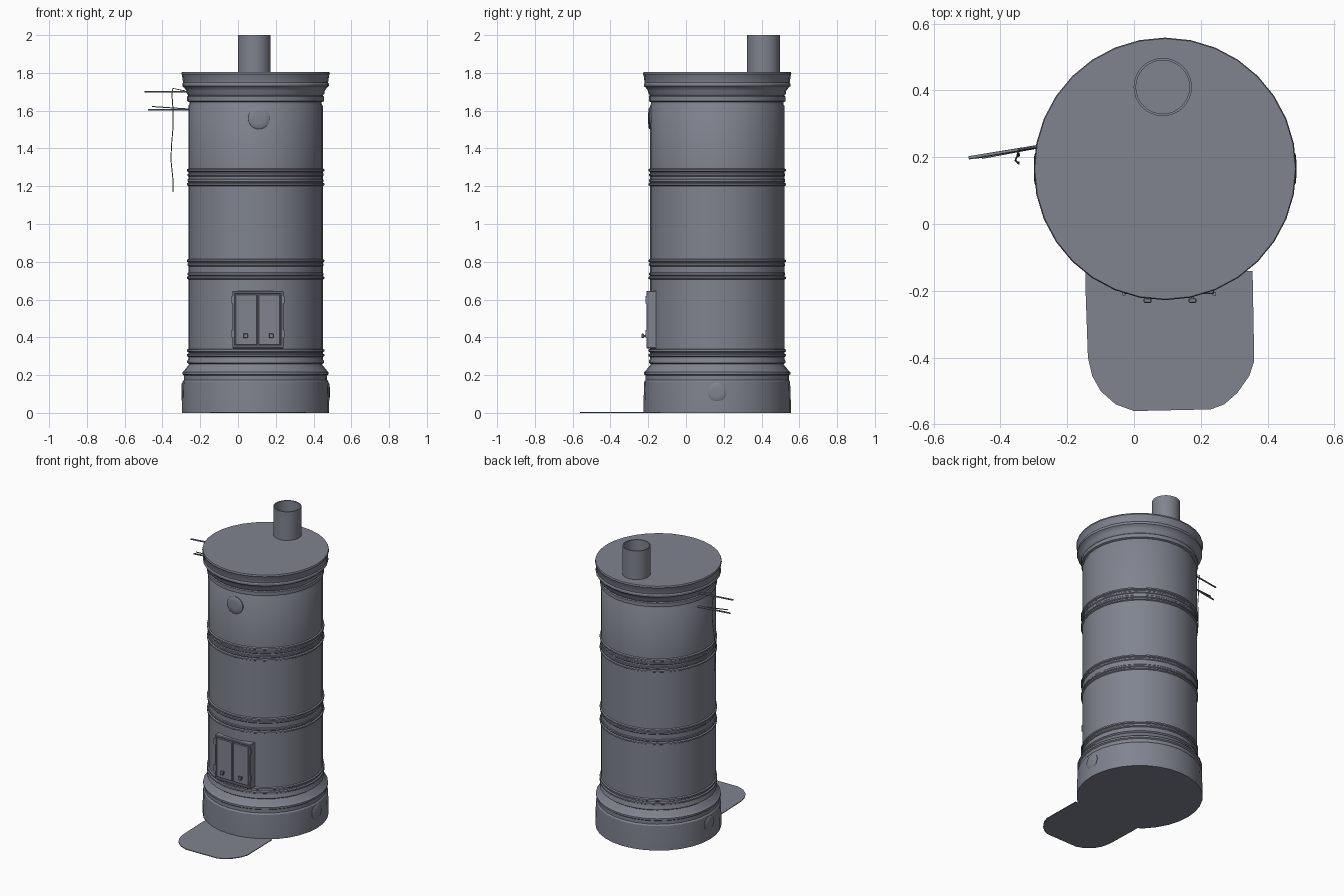
import bpy, bmesh, math
from mathutils import Vector, Matrix

if "Cube" in bpy.data.objects:
    bpy.data.objects.remove(bpy.data.objects["Cube"])

CX, CY = 0.093, 0.165      # stove axis

iron = bpy.data.materials.new("grey_iron")
iron.diffuse_color = (0.215, 0.23, 0.275, 1)
iron.use_nodes = True
iron.node_tree.nodes["Principled BSDF"].inputs["Base Color"].default_value = iron.diffuse_color


def finish(bm, name, smooth=True):
    bmesh.ops.recalc_face_normals(bm, faces=bm.faces)
    me = bpy.data.meshes.new(name)
    bm.to_mesh(me)
    bm.free()
    ob = bpy.data.objects.new(name, me)
    bpy.context.collection.objects.link(ob)
    me.materials.append(iron)
    if smooth:
        bpy.ops.object.select_all(action='DESELECT')
        ob.select_set(True)
        bpy.context.view_layer.objects.active = ob
        bpy.ops.object.shade_smooth_by_angle(angle=math.radians(32))
    return ob


def lathe(name, profile, n, matrix):
    """Spin (radius, height) points; radius 0 ends become single points."""
    bm = bmesh.new()
    rings = []
    for r, z in profile:
        if r == 0:
            rings.append([bm.verts.new((0, 0, z))] * n)
        else:
            rings.append([bm.verts.new((r * math.cos(2 * math.pi * i / n),
                                        r * math.sin(2 * math.pi * i / n), z)) for i in range(n)])
    for a, b in zip(rings, rings[1:]):
        for i in range(n):
            j = (i + 1) % n
            bm.faces.new(list(dict.fromkeys((a[i], a[j], b[j], b[i]))))
    bm.transform(matrix)
    return finish(bm, name)


def box(name, lo, hi, bevel=0.0):
    bm = bmesh.new()
    bmesh.ops.create_cube(bm, size=1)
    lo, hi = Vector(lo), Vector(hi)
    bm.transform(Matrix.Translation((lo + hi) / 2) @ Matrix.Diagonal((*(hi - lo), 1)))
    if bevel:
        bmesh.ops.bevel(bm, geom=bm.edges[:], offset=bevel, segments=1, affect='EDGES')
    return finish(bm, name, False)


def wire(name, pts, r):
    cu = bpy.data.curves.new(name, 'CURVE')
    cu.dimensions = '3D'
    cu.bevel_depth = r
    cu.bevel_resolution = 1
    cu.use_fill_caps = True
    sp = cu.splines.new('POLY')
    sp.points.add(len(pts) - 1)
    for p, co in zip(sp.points, pts):
        p.co = (*co, 1)
    ob = bpy.data.objects.new(name, cu)
    bpy.context.collection.objects.link(ob)
    cu.materials.append(iron)


def bead(z, r, h=0.012, out=0.009):
    """Small raised band in a profile."""
    return [(r, z - h), (r + out, z - h * 0.5), (r + out, z + h * 0.5), (r, z + h)]


# Stove body: plinth, banded drum and flared cornice
R = 0.356
profile = [(0, 0), (0.39, 0), (0.39, 0.06), (0.386, 0.165), (0.379, 0.175), (0.379, 0.19)]
profile += bead(0.21, 0.379, 0.012, 0.008)
profile += [(0.372, 0.232), (0.357, 0.25), (0.352, 0.258), (0.362, 0.265), (0.362, 0.275), (R, 0.285)]
for z in (0.305, 0.33, 0.715, 0.735, 0.785, 0.805, 1.21, 1.23, 1.26, 1.285):
    profile += bead(z, R, 0.009, 0.008 if z not in (0.735, 0.785, 1.23, 1.26) else 0.004)
profile += [(R, 1.625), (0.35, 1.635), (0.35, 1.645), (0.362, 1.65), (0.362, 1.675),
            (0.356, 1.68), (0.364, 1.69), (0.366, 1.705), (0.378, 1.722), (0.388, 1.73),
            (0.388, 1.742), (0.384, 1.748), (0.39, 1.79), (0.393, 1.795), (0.39, 1.805), (0, 1.805)]
lathe("stove_body", profile, 32, Matrix.Translation((CX, CY, 0)))

# Hollow flue pipe
lathe("flue_pipe", [(0.087, 1.79), (0.087, 2.0), (0.08, 2.0), (0.08, 1.81), (0, 1.81)], 32,
      Matrix.Translation((0.086, 0.41, 0)))


# Round soot covers on the drum and on both sides of the plinth
def cover(name, ang, z, dist, r):
    m = (Matrix.Translation((CX, CY, z)) @ Matrix.Rotation(ang, 4, 'Z')
         @ Matrix.Translation((dist, 0, 0)) @ Matrix.Rotation(math.pi / 2, 4, 'Y'))
    lathe(name, [(r, -0.02), (r, 0.004), (r - 0.006, 0.008), (r * 0.5, 0.010), (0, 0.010)], 24, m)


cover("front_soot_cover", -math.pi / 2 + 0.05, 1.56, 0.355, 0.058)
cover("right_soot_cover", 0, 0.11, 0.383, 0.05)
cover("left_soot_cover", math.pi, 0.11, 0.383, 0.05)

# Fire door: backing, frame rails, two leaves with knobs
x0, x1, z0, z1 = -0.03, 0.24, 0.342, 0.645
xm = (x0 + x1) / 2
box("door_backing", (x0 + 0.004, -0.198, z0 + 0.004), (x1 - 0.004, -0.13, z1 - 0.004))
for nm, a, b in (("left", x0, x0 + 0.014), ("right", x1 - 0.014, x1)):
    box("door_frame_" + nm, (a, -0.21, z0), (b, -0.155, z1), 0.003)
for nm, a, b in (("bottom", z0, z0 + 0.014), ("top", z1 - 0.014, z1)):
    box("door_frame_" + nm, (x0, -0.21, a), (x1, -0.155, b), 0.003)
for nm, a, b, k in (("left", x0 + 0.016, xm - 0.003, 0.04), ("right", xm + 0.003, x1 - 0.016, 0.175)):
    box("door_leaf_" + nm, (a, -0.209, z0 + 0.018), (b, -0.19, z1 - 0.018), 0.003)
    box("door_knob_" + nm, (k - 0.012, -0.236, 0.396), (k + 0.012, -0.222, 0.42), 0.003)
    box("knob_stem_" + nm, (k - 0.005, -0.225, 0.403), (k + 0.005, -0.205, 0.413))
    for hz in (0.40, 0.58):
        hx = x0 if nm == "left" else x1
        box("hinge_" + nm, (hx - 0.005, -0.214, hz), (hx + 0.005, -0.204, hz + 0.04))

# Floor plate in front of the stove
outline = [(-0.145, -0.14), (-0.145, -0.2), (-0.138, -0.40), (-0.125, -0.455), (-0.10, -0.50),
           (-0.055, -0.54), (0.0, -0.56), (0.23, -0.555), (0.27, -0.54), (0.31, -0.505),
           (0.345, -0.455), (0.36, -0.41), (0.355, -0.14)]
bm = bmesh.new()
f = bm.faces.new([bm.verts.new((x, y, 0)) for x, y in outline])
ext = bmesh.ops.extrude_face_region(bm, geom=[f])
bmesh.ops.translate(bm, vec=(0, 0, 0.005), verts=[v for v in ext['geom'] if isinstance(v, bmesh.types.BMVert)])
if len([q for q in bm.faces if len(q.verts) == len(outline)]) < 2:
    bm.faces.new([v for v in bm.verts if v.co.z < 0.001])
finish(bm, "floor_plate", False)

# Drying rods and the cord hung from the upper one
wire("upper_rod", [(-0.495, 0.198, 1.70), (-0.25, 0.238, 1.70)], 0.005)
wire("lower_rod", [(-0.475, 0.20, 1.605), (-0.25, 0.238, 1.605)], 0.005)
wire("lower_rod_twig", [(-0.455, 0.198, 1.622), (-0.25, 0.236, 1.608)], 0.003)
wire("cord", [(-0.28, 0.232, 1.705), (-0.345, 0.222, 1.718), (-0.35, 0.205, 1.69), (-0.345, 0.212, 1.62),
              (-0.343, 0.205, 1.52), (-0.352, 0.20, 1.42), (-0.355, 0.19, 1.34),
              (-0.345, 0.18, 1.24), (-0.345, 0.185, 1.17)], 0.0025)
